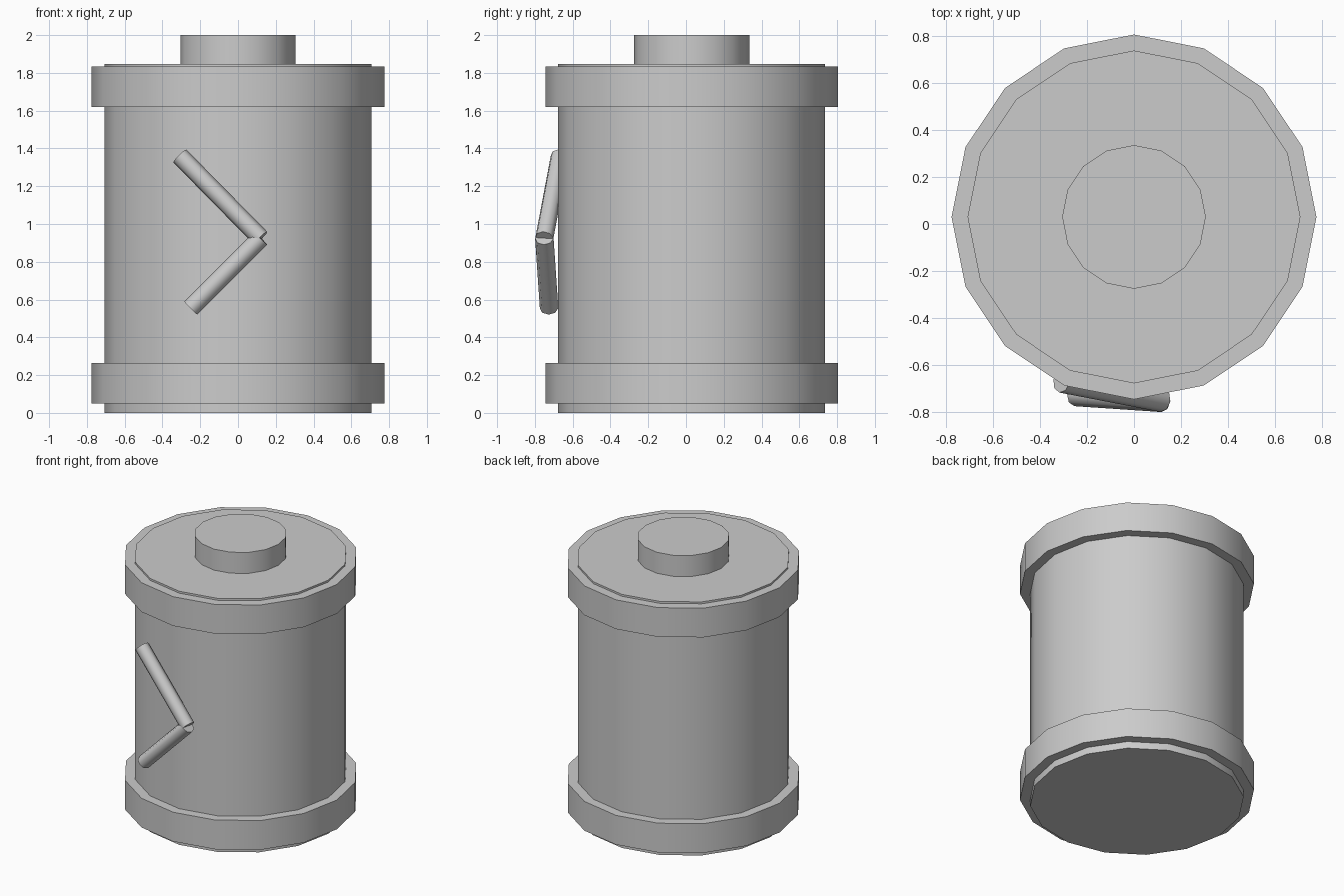
import bpy
import math
from mathutils import Vector

cube = bpy.data.objects.get("Cube")
if cube:
    bpy.data.objects.remove(cube, do_unlink=True)

GREY = (0.6, 0.6, 0.6, 1.0)
grey = bpy.data.materials.new("plain_grey")
grey.use_nodes = True
grey.diffuse_color = GREY
grey.node_tree.nodes["Principled BSDF"].inputs["Base Color"].default_value = GREY

AXIS_Y = 0.03  # the drum sits slightly back because the hands stick out in front


def cylinder(name, start, end, radius, sides, smooth_angle=30):
    """Capped cylinder running from start to end."""
    start, end = Vector(start), Vector(end)
    span = end - start
    bpy.ops.mesh.primitive_cylinder_add(
        vertices=sides, radius=radius, depth=span.length, location=(start + end) / 2)
    obj = bpy.context.object
    obj.name = name
    if span.x or span.y:
        obj.rotation_euler = span.to_track_quat("Z", "Y").to_euler()
    obj.data.materials.append(grey)
    bpy.ops.object.shade_smooth_by_angle(angle=math.radians(smooth_angle))
    return obj


def drum(name, bottom, top, radius):
    return cylinder(name, (0, AXIS_Y, bottom), (0, AXIS_Y, top), radius, 16)


# Drum body, its two bands and the top knob
drum("body", 0, 1.847, 0.707)
drum("lower_band", 0.05, 0.263, 0.775)
drum("upper_band", 1.62, 1.833, 0.775)
drum("top_knob", 1.8, 2.0, 0.305)

# Two rods meeting in an elbow on the front
elbow = (0.12, -0.75, 0.925)
cylinder("upper_rod", (-0.308, -0.668, 1.36), elbow, 0.049, 8, 50)
cylinder("lower_rod", (-0.25, -0.725, 0.555), elbow, 0.049, 8, 50)
